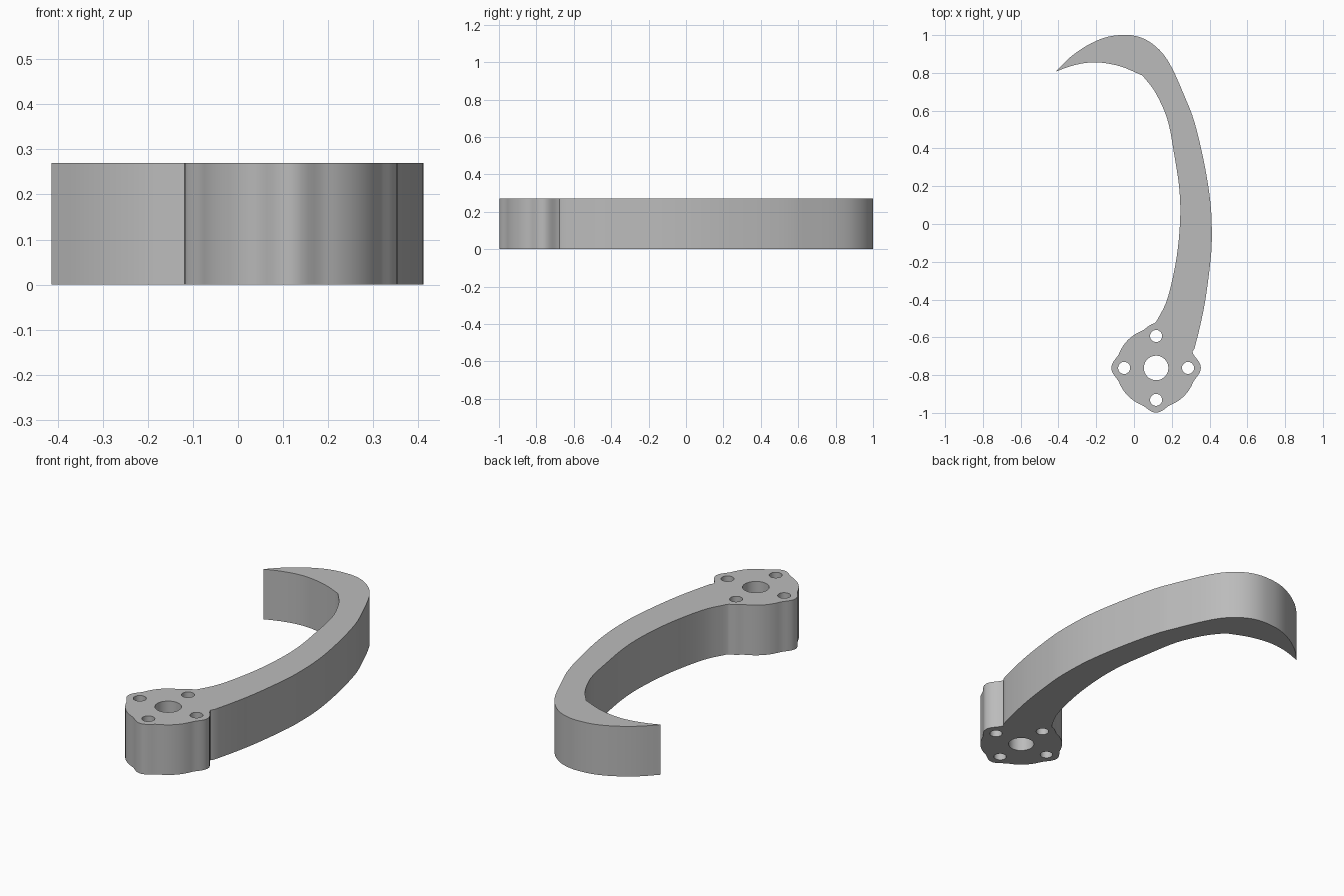
import bpy
import math
from mathutils import Vector

cube = bpy.data.objects.get("Cube")
if cube:
    bpy.data.objects.remove(cube, do_unlink=True)

HEIGHT = 0.27
HUB = Vector((0.117, -0.762))
HUB_RADIUS, BUMP, BUMP_WIDTH = 0.21, 0.027, 22
BOLT_OFFSET = 0.169


def circle(center, radius, count):
    return [center + radius * Vector((math.cos(a), math.sin(a)))
            for a in (math.tau * i / count for i in range(count))]


def smooth_path(points, steps=4):
    """Catmull-Rom curve through the given points."""
    p = [Vector(q) for q in points]
    p = [2 * p[0] - p[1]] + p + [2 * p[-1] - p[-2]]
    path = []
    for a, b, c, d in zip(p, p[1:], p[2:], p[3:]):
        for i in range(steps):
            t = i / steps
            path.append(0.5 * (2 * b + (c - a) * t + (2 * a - 5 * b + 4 * c - d) * t ** 2
                               + (3 * b - a - 3 * c + d) * t ** 3))
    return path + [p[-2]]


def hub_point(degrees):
    """Round hub edge that swells outside each bolt hole."""
    off = abs((degrees + 45) % 90 - 45)
    swell = BUMP * (1 + math.cos(math.pi * min(off / BUMP_WIDTH, 1))) / 2
    a = math.radians(degrees)
    return HUB + (HUB_RADIUS + swell) * Vector((math.cos(a), math.sin(a)))


# Hook arm: outer edge from hub to tip, then inner edge back to the hub
outer = smooth_path([(0.32, -0.66), (0.35, -0.54), (0.378, -0.4), (0.402, -0.22), (0.412, -0.08),
                     (0.405, 0.11), (0.372, 0.32), (0.32, 0.54), (0.266, 0.68),
                     (0.204, 0.82), (0.15, 0.905), (0.08, 0.966), (0.005, 0.996),
                     (-0.075, 1.0), (-0.16, 0.985), (-0.25, 0.944), (-0.34, 0.881),
                     (-0.414, 0.807)])
inner_tip = smooth_path([(-0.414, 0.807), (-0.34, 0.834), (-0.26, 0.852), (-0.18, 0.855),
                         (-0.07, 0.834), (0.045, 0.786)])
inner_arm = smooth_path([(0.045, 0.786), (0.108, 0.705), (0.16, 0.6), (0.188, 0.51),
                         (0.21, 0.385), (0.238, 0.205), (0.245, 0.05), (0.232, -0.13),
                         (0.204, -0.29), (0.168, -0.42), (0.117, -0.518)])
hub_edge = [hub_point(d) for d in range(-268, 25, 4)]
outline = hub_edge + outer + inner_tip[1:] + inner_arm[1:]

# Centre bore and four bolt holes
loops = [outline, circle(HUB, 0.065, 40)]
for k in range(4):
    a = k * math.pi / 2
    loops.append(circle(HUB + BOLT_OFFSET * Vector((math.cos(a), math.sin(a))), 0.032, 24))

# Flat profile extruded to the full thickness
profile = bpy.data.curves.new("hook_arm", "CURVE")
profile.dimensions = "2D"
profile.fill_mode = "BOTH"
profile.extrude = HEIGHT / 2
for loop in loops:
    spline = profile.splines.new("POLY")
    spline.points.add(len(loop) - 1)
    for point, co in zip(spline.points, loop):
        point.co = (co.x, co.y, 0, 1)
    spline.use_cyclic_u = True
arm = bpy.data.objects.new("hook_arm", profile)
arm.location.z = HEIGHT / 2
bpy.context.collection.objects.link(arm)

bpy.ops.object.select_all(action="DESELECT")
arm.select_set(True)
bpy.context.view_layer.objects.active = arm
bpy.ops.object.convert(target="MESH")
arm = bpy.context.object

# Join caps to walls and shade
bpy.ops.object.mode_set(mode="EDIT")
bpy.ops.mesh.select_all(action="SELECT")
bpy.ops.mesh.remove_doubles(threshold=0.0005)
bpy.ops.mesh.normals_make_consistent(inside=False)
bpy.ops.object.mode_set(mode="OBJECT")
bpy.ops.object.shade_smooth_by_angle(angle=math.radians(30))

grey = bpy.data.materials.new("plain grey")
grey.use_nodes = True
color = (0.5, 0.5, 0.5, 1)
grey.diffuse_color = color
grey.node_tree.nodes["Principled BSDF"].inputs["Base Color"].default_value = color
arm.data.materials.clear()
arm.data.materials.append(grey)
